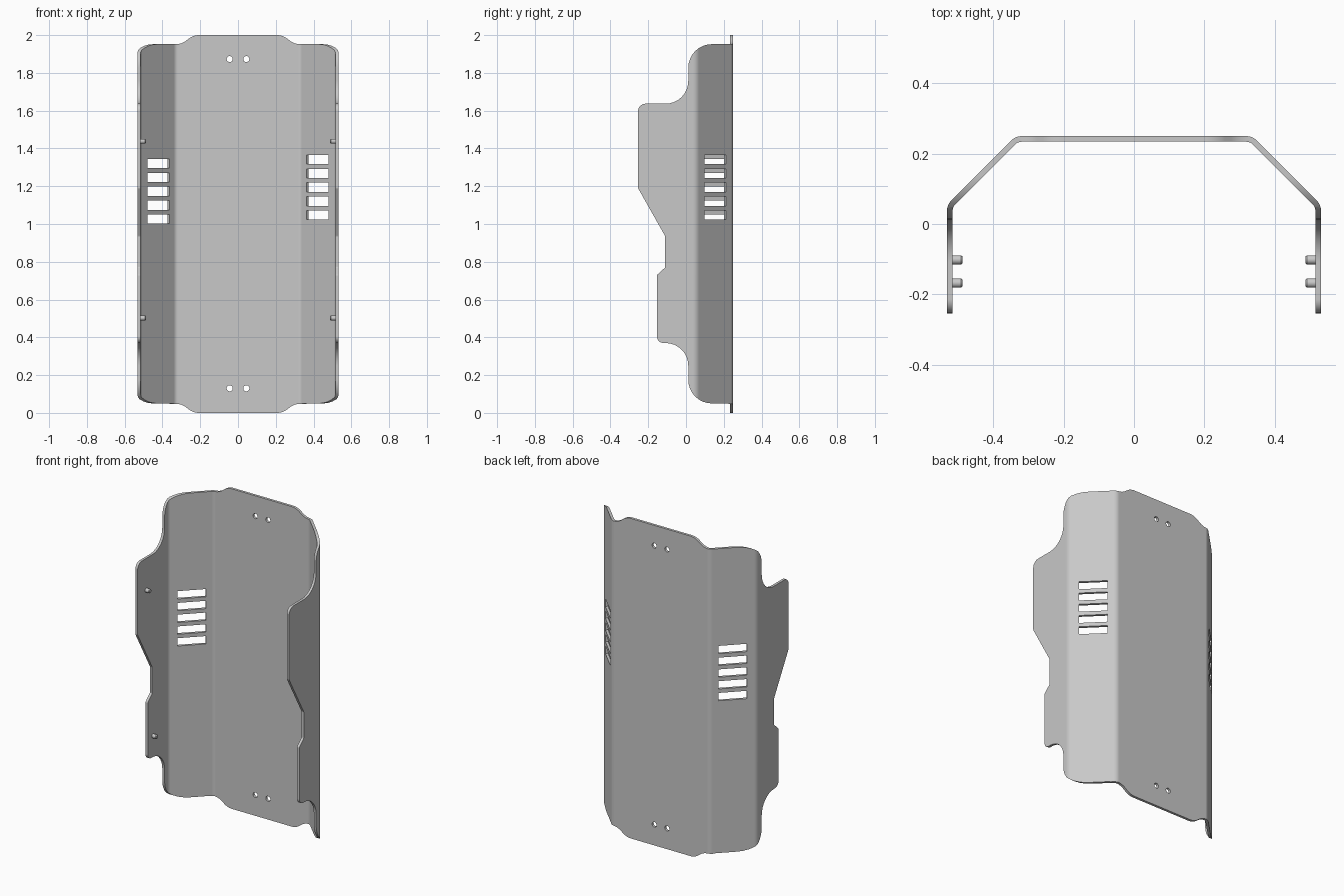
import bpy, bmesh
from math import radians, sin, tan
from mathutils import Vector, Matrix

cube = bpy.data.objects.get("Cube")
if cube:
    bpy.data.objects.remove(cube, do_unlink=True)

steel = bpy.data.materials.new("grey_steel")
steel.use_nodes = True
steel.diffuse_color = (0.58, 0.58, 0.58, 1)
steel.node_tree.nodes["Principled BSDF"].inputs["Base Color"].default_value = (0.58, 0.58, 0.58, 1)


def rounded(corners, steps=8):
    """Outline from (a, b, radius) corners, each filleted with an arc."""
    out = []
    for i, (a, b, r) in enumerate(corners):
        p = Vector((a, b))
        if r == 0:
            out.append(p)
            continue
        u = (Vector(corners[i - 1][:2]) - p).normalized()
        v = (Vector(corners[(i + 1) % len(corners)][:2]) - p).normalized()
        half = u.angle(v) / 2
        centre = p + (u + v).normalized() * (r / sin(half))
        start = (p + u * (r / tan(half)) - centre).normalized()
        end = (p + v * (r / tan(half)) - centre).normalized()
        out += [centre + start.slerp(end, k / steps).normalized() * r for k in range(steps + 1)]
    return out


def finish(name, bm):
    bmesh.ops.recalc_face_normals(bm, faces=bm.faces)
    mesh = bpy.data.meshes.new(name)
    bm.to_mesh(mesh)
    bm.free()
    mesh.materials.append(steel)
    obj = bpy.data.objects.new(name, mesh)
    bpy.context.collection.objects.link(obj)
    return obj


def prism(name, outline, place, low, high):
    """Solid between two copies of an outline; place maps (a, b, depth) to xyz."""
    bm = bmesh.new()
    near, far = ([bm.verts.new(place(a, b, d)) for a, b in outline] for d in (low, high))
    bm.faces.new(near)
    bm.faces.new(far[::-1])
    for i in range(len(near)):
        bm.faces.new((near[i], near[i - 1], far[i - 1], far[i]))
    return finish(name, bm)


def carve(target, cutter, operation):
    mod = target.modifiers.new("carve", "BOOLEAN")
    mod.operation, mod.solver, mod.object = operation, "EXACT", cutter
    bpy.context.view_layer.update()
    with bpy.context.temp_override(object=target, active_object=target):
        bpy.ops.object.modifier_apply(modifier=mod.name)
    bpy.data.objects.remove(cutter, do_unlink=True)


def smooth(obj):
    bpy.ops.object.select_all(action="DESELECT")
    obj.select_set(True)
    bpy.context.view_layer.objects.active = obj
    bpy.ops.object.shade_smooth_by_angle(angle=radians(25))
    obj.modifiers.new("flat_faces", "WEIGHTED_NORMAL").keep_sharp = True


def mirrored(half):
    return half + [(-a, b, r) for a, b, r in reversed(half)]


# Folded sheet: outer and inner line of the bent section
T = 0.016
fold = T * tan(radians(22.5))
outer = mirrored([(0.532, -0.3, 0), (0.532, 0.055, 0.045), (0.337, 0.25, 0.045)])
inner = mirrored([(0.532 - T, -0.3, 0), (0.532 - T, 0.055 - fold, 0.029), (0.337 - fold, 0.25 - T, 0.029)])
shield = prism("folded_shield", rounded(outer) + rounded(inner)[::-1],
               lambda a, b, d: (a, b, d), -0.05, 2.05)

# Trim to the side contour
side = [(0.4, 2.1, 0), (0.225, 2.1, 0), (0.225, 1.952, 0), (0.012, 1.952, 0.125),
        (0.012, 1.637, 0.12), (-0.254, 1.637, 0.04), (-0.254, 1.19, 0.02),
        (-0.11, 0.935, 0.02), (-0.11, 0.77, 0.01), (-0.154, 0.73, 0.01),
        (-0.154, 0.37, 0.035), (0.012, 0.37, 0.12), (0.012, 0.05, 0.125),
        (0.225, 0.05, 0), (0.225, -0.1, 0), (0.4, -0.1, 0)]
carve(shield, prism("side_trim", rounded(side), lambda a, b, d: (d, a, b), -0.7, 0.7), "INTERSECT")

# Trim to the front contour with its raised end tabs
top = [(0.7, 1.952, 0), (0.3, 1.952, 0.09), (0.235, 2, 0.09)]
bottom = [(a, 2 - b, r) for a, b, r in top]
front = mirrored(top) + mirrored(bottom)[::-1]
carve(shield, prism("front_trim", rounded(front), lambda a, b, d: (a, d, b), -0.5, 0.5), "INTERSECT")

# Vent slots in the slanted panels
bm = bmesh.new()
for sign, first in ((1, 1.341), (-1, 1.32)):
    for i in range(5):
        place = (Matrix.Translation((sign * 0.43, 0.153, first - i * 0.0735))
                 @ Matrix.Rotation(radians(-45 * sign), 4, "Z")
                 @ Matrix.Diagonal((0.163, 0.1, 0.049, 1)))
        bmesh.ops.create_cube(bm, size=1, matrix=place)
carve(shield, finish("slot_cutter", bm), "DIFFERENCE")

# Paired mounting holes at both ends
bm = bmesh.new()
for x in (-0.044, 0.044):
    for z in (0.13, 1.873):
        place = Matrix.Translation((x, 0.24, z)) @ Matrix.Rotation(radians(90), 4, "X")
        bmesh.ops.create_cone(bm, cap_ends=True, segments=24, radius1=0.016, radius2=0.016,
                              depth=0.1, matrix=place)
carve(shield, finish("hole_cutter", bm), "DIFFERENCE")
smooth(shield)

# Locating pins inside the side flanges
pin_outline = [(0, 0), (0.013, 0), (0.013, 0.029), (0.01, 0.033), (0, 0.033)]
for side_name, sign in (("left", 1), ("right", -1)):
    for level, y, z in (("upper", -0.168, 1.438), ("lower", -0.102, 0.502)):
        bm = bmesh.new()
        verts = [bm.verts.new((r, 0, h)) for r, h in pin_outline]
        edges = [bm.edges.new(pair) for pair in zip(verts, verts[1:])]
        bmesh.ops.spin(bm, geom=verts + edges, cent=(0, 0, 0), axis=(0, 0, 1),
                       angle=radians(360), steps=20)
        bmesh.ops.remove_doubles(bm, verts=bm.verts, dist=0.0001)
        bmesh.ops.transform(bm, verts=bm.verts, matrix=Matrix.Translation((sign * 0.521, y, z))
                            @ Matrix.Rotation(radians(-90 * sign), 4, "Y"))
        smooth(finish(f"{level}_{side_name}_pin", bm))
